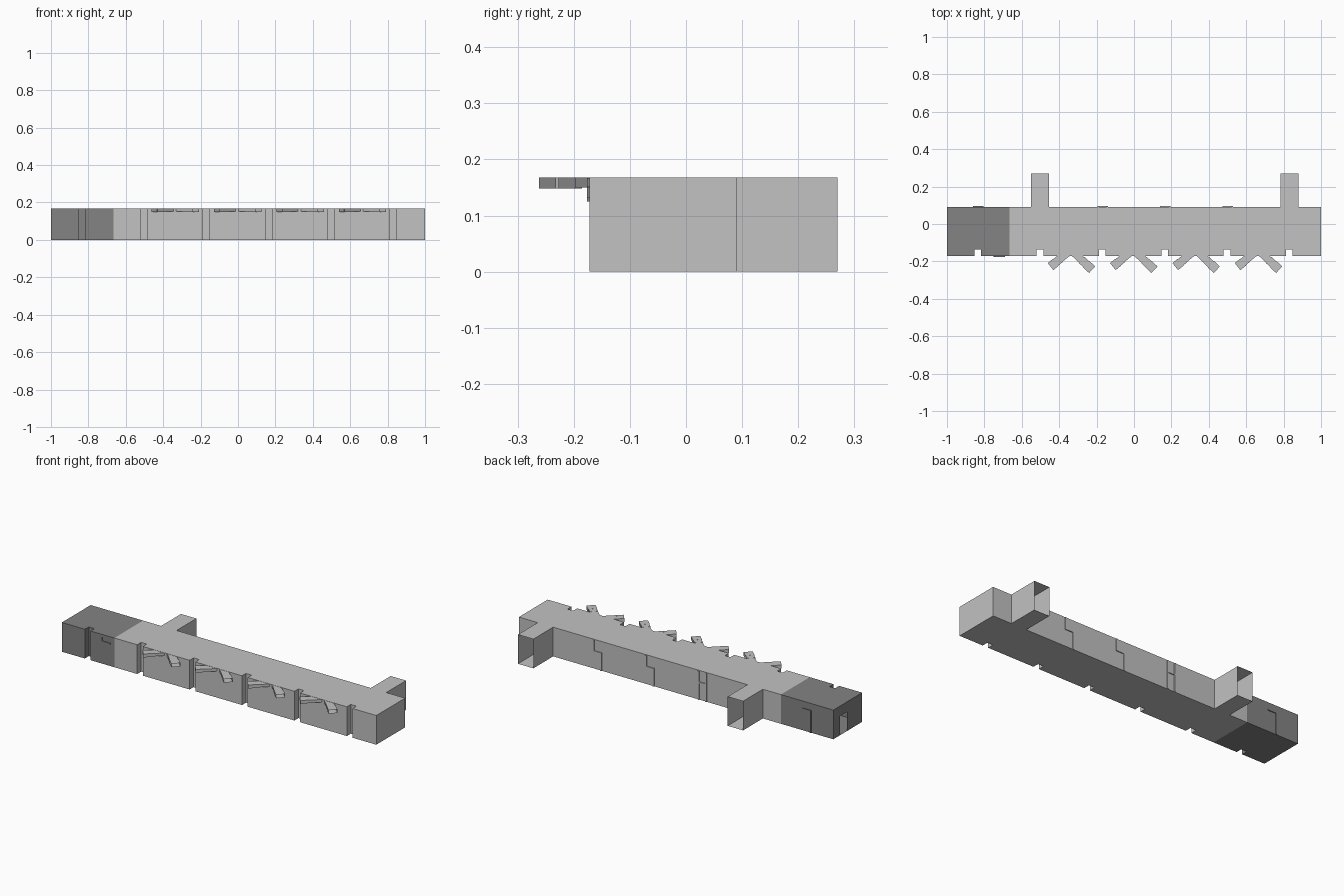
import bpy, bmesh, math
from mathutils import Vector, Matrix

cube = bpy.data.objects.get("Cube")
if cube:
    bpy.data.objects.remove(cube, do_unlink=True)

FRONT, BACK, TOP = -0.172, 0.09, 0.168
BAY = 1 / 3
SPLIT = -2 / 3


def material(name, value):
    m = bpy.data.materials.new(name)
    m.use_nodes = True
    col = (value, value, value, 1)
    m.diffuse_color = col
    m.node_tree.nodes["Principled BSDF"].inputs["Base Color"].default_value = col
    return m


light = material("light_grey", 0.54)
dark = material("dark_grey", 0.23)


def finish(bm, name, *mats):
    me = bpy.data.meshes.new(name)
    bm.to_mesh(me)
    bm.free()
    for m in mats:
        me.materials.append(m)
    ob = bpy.data.objects.new(name, me)
    bpy.context.collection.objects.link(ob)
    return ob


def box(bm, lo, hi, open_end=False):
    """Box from lo to hi, optionally without its +x face."""
    lo, hi = Vector(lo), Vector(hi)
    mat = Matrix.Translation((lo + hi) / 2) @ Matrix.Diagonal((*(hi - lo), 1))
    verts = bmesh.ops.create_cube(bm, size=1, matrix=mat)["verts"]
    if open_end:
        faces = {f for v in verts for f in v.link_faces if f.normal.x > 0.9}
        bmesh.ops.delete(bm, geom=list(faces), context='FACES_ONLY')


# Terminal shell: plan outline with front notches and two rear arms
plan = [(-1, FRONT)]
for i in range(6):
    x = -0.836 + i * BAY
    plan += [(x - 0.018, FRONT), (x - 0.018, FRONT + 0.036),
             (x + 0.018, FRONT + 0.036), (x + 0.018, FRONT)]
plan += [(1, FRONT), (1, BACK)]
for x in (0.831, -0.503):
    plan += [(x + 0.049, BACK), (x + 0.049, 0.27), (x - 0.049, 0.27), (x - 0.049, BACK)]
plan.append((-1, BACK))

bm = bmesh.new()
low = [bm.verts.new((x, y, 0)) for x, y in plan]
high = [bm.verts.new((x, y, TOP)) for x, y in plan]
bm.faces.new(high)
bm.faces.new(low[::-1])
n = len(plan)
for i in range(n):
    j = (i + 1) % n
    if plan[i][1] > 0.2 and plan[j][1] > 0.2:
        continue  # arms are open at their ends
    bm.faces.new((low[i], low[j], high[j], high[i]))

# Doorway in the end wall
for co, no in (((0, -0.035, 0), (0, 1, 0)), ((0, 0.03, 0), (0, 1, 0)), ((0, 0, 0.11), (0, 0, 1))):
    wall = [f for f in bm.faces if f.calc_center_median().x < -0.999]
    geom = set(wall) | {e for f in wall for e in f.edges} | {v for f in wall for v in f.verts}
    bmesh.ops.bisect_plane(bm, geom=list(geom), plane_co=co, plane_no=no)
door = [f for f in bm.faces if f.calc_center_median().x < -0.999
        and -0.035 < f.calc_center_median().y < 0.03 and f.calc_center_median().z < 0.11]
bmesh.ops.delete(bm, geom=door, context='FACES_ONLY')

# Dark end section
bmesh.ops.bisect_plane(bm, geom=bm.verts[:] + bm.edges[:] + bm.faces[:],
                       plane_co=(SPLIT, 0, 0), plane_no=(1, 0, 0))
for f in bm.faces:
    f.material_index = int(f.calc_center_bounds().x < SPLIT)
finish(bm, "terminal_shell", light, dark)


# Walkways: stepped open tubes fanning out from the front wall
def walkway(name, start, angle, length):
    bm = bmesh.new()
    cuts = [-0.02, length * 0.33, length * 0.62, length]
    for k, half in enumerate((0.020, 0.022, 0.024)):
        drop = 0.002 * (2 - k)
        box(bm, (cuts[k], -half, 0.148 + drop), (cuts[k + 1], half, TOP - drop / 4), k == 2)
    ob = finish(bm, name, light)
    ob.location = (*start, 0)
    ob.rotation_euler.z = math.radians(angle)


for i in range(4):
    x = -0.335 + i * BAY
    walkway(f"walkway_right_{i + 1}", (x - 0.035, FRONT + 0.006), 219, 0.098)
    walkway(f"walkway_left_{i + 1}", (x + 0.027, FRONT + 0.006), -43, 0.115)


# Rear wall pipes: two upright runs joined by a step
def pipe(name, x, mat, upper, lower, mid=0.10):
    bm = bmesh.new()
    w, d = 0.004, 0.005
    spans = [(s * 0.024, mid, TOP - 0.002) for s in upper] + [(s * 0.024, 0, mid) for s in lower]
    for dx, z0, z1 in spans:
        box(bm, (x + dx - w, BACK - 0.002, z0), (x + dx + w, BACK + d, z1))
    box(bm, (x - 0.028, BACK - 0.002, mid - w), (x + 0.028, BACK + d, mid + w))
    finish(bm, name, mat)


pipe("rear_pipe_1", 0.5, light, (1,), (-1,))
pipe("rear_pipe_2", 0.166, light, (1,), (-1,))
pipe("rear_pipe_3", -0.168, light, (1, -1), (1, -1))
pipe("rear_pipe_4", -0.832, dark, (), (-1,), 0.125)

# Small front bracket on the dark section
bm = bmesh.new()
box(bm, (-0.75, FRONT - 0.004, 0.125), (-0.69, FRONT + 0.002, 0.132))
box(bm, (-0.75, FRONT - 0.004, 0.132), (-0.743, FRONT + 0.002, 0.15))
finish(bm, "front_bracket", dark)
